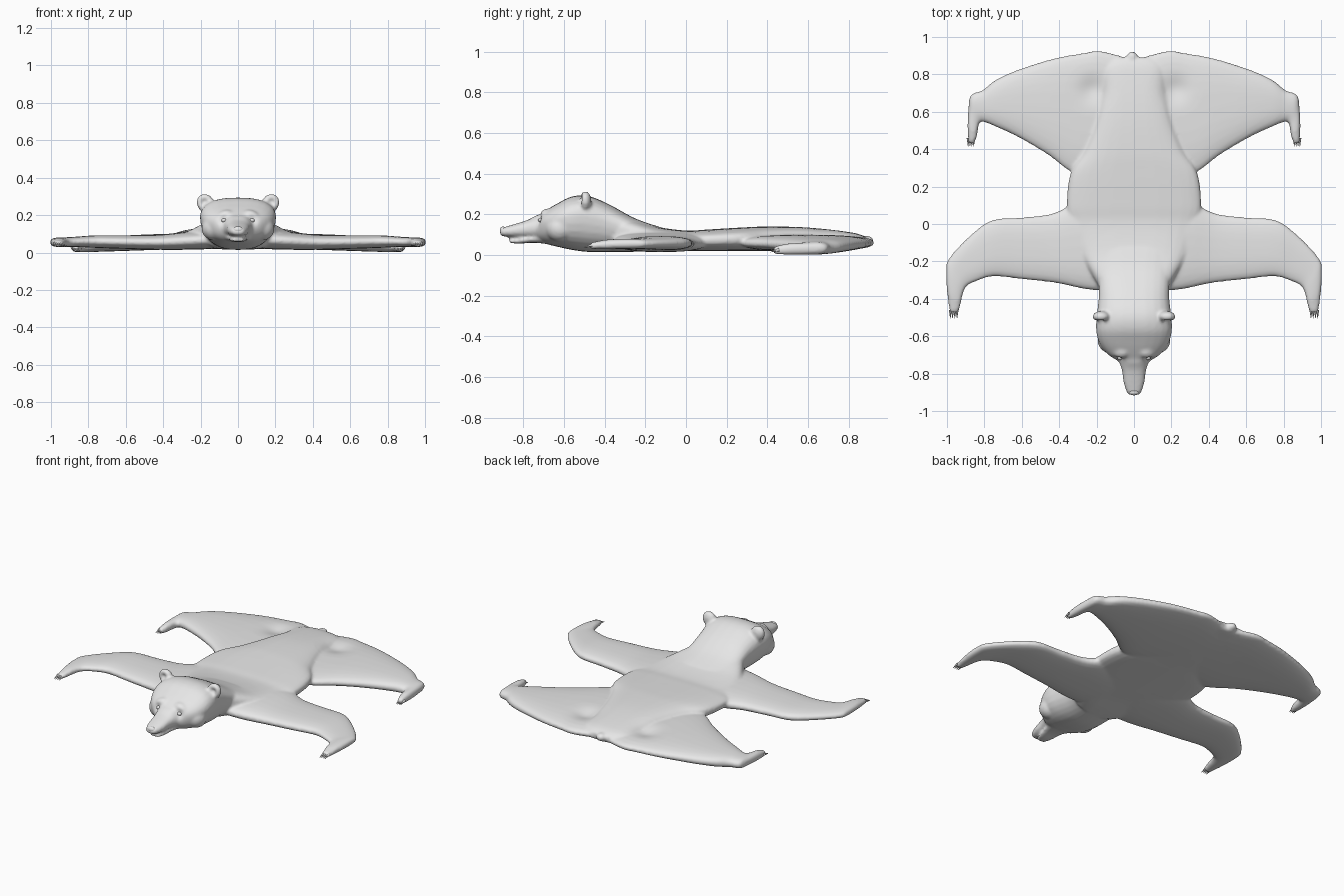
import bpy, bmesh, math
from mathutils import Vector, Matrix

cube = bpy.data.objects.get("Cube")
if cube:
    bpy.data.objects.remove(cube, do_unlink=True)

grey = bpy.data.materials.new("pelt_grey")
grey.use_nodes = True
grey.diffuse_color = (0.8, 0.8, 0.8, 1)
grey.node_tree.nodes["Principled BSDF"].inputs["Base Color"].default_value = (0.8, 0.8, 0.8, 1)

SIDES = (1, -1)


def make_object(name, mesh):
    obj = bpy.data.objects.new(name, mesh)
    bpy.context.collection.objects.link(obj)
    mesh.materials.clear()
    mesh.materials.append(grey)
    return obj


def finish(name, bm):
    bmesh.ops.recalc_face_normals(bm, faces=bm.faces)
    mesh = bpy.data.meshes.new(name)
    bm.to_mesh(mesh)
    bm.free()
    return make_object(name, mesh)


def spline(rows, steps=5):
    """Smooth rows of numbers with a Catmull-Rom curve."""
    rows = [Vector(r) for r in rows]
    out = []
    for i in range(len(rows) - 1):
        a, b, c, d = (rows[max(0, min(len(rows) - 1, i + k))] for k in (-1, 0, 1, 2))
        for s in range(steps):
            t = s / steps
            out.append(b + (c - a) * (t / 2) + (a * 2 - b * 5 + c * 4 - d) * (t * t / 2)
                       + (b * 3 - a - c * 3 + d) * (t ** 3 / 2))
    return out + [rows[-1]]


def loft(bm, rows, side=1, power=0.8, egg=0.0, count=28):
    """Rows: front edge x, y, back edge x, y, bottom z, top z."""
    rings = []
    for ax, ay, bx, by, low, high in spline(rows):
        ring = []
        for k in range(count):
            t = math.tau * k / count
            c = math.copysign(abs(math.cos(t)) ** power, math.cos(t))
            s = math.copysign(abs(math.sin(t)) ** power, math.sin(t))
            f = 0.5 - 0.5 * c * (1 + egg * s)
            z = (low + high) / 2 + (high - low) / 2 * s
            ring.append(bm.verts.new((side * (ax + (bx - ax) * f), ay + (by - ay) * f, z)))
        rings.append(ring)
    for r, q in zip(rings, rings[1:]):
        for k in range(count):
            n = (k + 1) % count
            bm.faces.new((r[k], r[n], q[n], q[k]))
    bm.faces.new(rings[0])
    bm.faces.new(rings[-1])


def along_y(rows):
    """Rows: y, half width, bottom z, top z."""
    return [(-w, y, w, y, low, high) for y, w, low, high in rows]


def ball(bm, centre, size, turn=0):
    m = Matrix.Translation(centre) @ Matrix.Rotation(turn, 4, 'Y') @ Matrix.Diagonal((*size, 1))
    bmesh.ops.create_uvsphere(bm, u_segments=24, v_segments=14, radius=1, matrix=m)


bm = bmesh.new()

# Torso
loft(bm, along_y([
    (0.89, 0.10, 0.04, 0.085), (0.82, 0.16, 0.03, 0.11), (0.6, 0.19, 0.02, 0.135),
    (0.4, 0.26, 0.02, 0.14), (0.27, 0.34, 0.02, 0.135), (0.1, 0.36, 0.02, 0.125),
    (0, 0.34, 0.02, 0.12), (-0.15, 0.29, 0.02, 0.14), (-0.28, 0.22, 0.015, 0.18),
    (-0.36, 0.17, 0.015, 0.2)]), power=0.7)

# Neck and skull
loft(bm, along_y([
    (-0.12, 0.21, 0.03, 0.135), (-0.25, 0.19, 0.02, 0.18), (-0.38, 0.185, 0.015, 0.25),
    (-0.48, 0.195, 0.015, 0.29), (-0.56, 0.2, 0.025, 0.288), (-0.63, 0.185, 0.04, 0.255),
    (-0.69, 0.145, 0.055, 0.22), (-0.735, 0.085, 0.075, 0.19)]), power=0.8, egg=0.12)

# Muzzle and lower jaw
loft(bm, along_y([
    (-0.62, 0.1, 0.08, 0.21), (-0.72, 0.085, 0.08, 0.2), (-0.78, 0.065, 0.085, 0.172),
    (-0.85, 0.055, 0.088, 0.15), (-0.9, 0.038, 0.092, 0.135), (-0.915, 0.022, 0.1, 0.125)]))
loft(bm, along_y([
    (-0.62, 0.09, 0.045, 0.11), (-0.74, 0.062, 0.06, 0.1), (-0.82, 0.045, 0.056, 0.082),
    (-0.87, 0.028, 0.06, 0.076)]))

# Tail
ball(bm, (-0.01, 0.89, 0.07), (0.032, 0.032, 0.025))

front_leg = [
    (0.1, -0.36, 0.1, 0.1, 0.02, 0.12), (0.25, -0.35, 0.3, 0.11, 0.015, 0.11),
    (0.42, -0.315, 0.44, 0.055, 0.015, 0.095), (0.6, -0.295, 0.6, 0.035, 0.02, 0.092),
    (0.75, -0.28, 0.76, 0.02, 0.025, 0.092), (0.84, -0.305, 0.88, -0.065, 0.03, 0.085),
    (0.89, -0.33, 0.99, -0.185, 0.03, 0.08), (0.912, -0.365, 1.005, -0.25, 0.03, 0.08),
    (0.925, -0.42, 1, -0.36, 0.03, 0.075), (0.94, -0.475, 0.985, -0.47, 0.03, 0.06)]
hind_leg = [
    (-0.02, 0.3, -0.02, 0.87, 0.02, 0.1), (0.2, 0.26, 0.17, 0.925, 0.02, 0.1),
    (0.33, 0.275, 0.27, 0.915, 0.018, 0.1), (0.46, 0.37, 0.43, 0.885, 0.014, 0.098),
    (0.62, 0.465, 0.62, 0.825, 0.008, 0.09), (0.75, 0.525, 0.74, 0.77, 0.004, 0.08),
    (0.8, 0.545, 0.81, 0.715, 0.002, 0.07), (0.822, 0.545, 0.872, 0.69, 0.002, 0.065),
    (0.832, 0.52, 0.885, 0.62, 0.002, 0.06), (0.84, 0.47, 0.89, 0.52, 0.002, 0.055),
    (0.855, 0.43, 0.885, 0.435, 0.005, 0.04)]

for side in SIDES:
    loft(bm, front_leg, side)
    loft(bm, hind_leg, side)
    # Ears, brows and cheeks
    ball(bm, (side * 0.175, -0.495, 0.265), (0.046, 0.03, 0.05), side * 0.5)
    ball(bm, (side * 0.07, -0.675, 0.195), (0.05, 0.045, 0.032), side * 0.3)
    ball(bm, (side * 0.13, -0.62, 0.13), (0.065, 0.07, 0.065))

# Fuse the parts into one soft skin
source = finish("pelt_source", bm)
remesh = source.modifiers.new("fuse", 'REMESH')
remesh.mode = 'VOXEL'
remesh.voxel_size = 0.009
soften = source.modifiers.new("soften", 'SMOOTH')
soften.factor = 0.5
soften.iterations = 5
graph = bpy.context.evaluated_depsgraph_get()
mesh = bpy.data.meshes.new_from_object(source.evaluated_get(graph))
bpy.data.objects.remove(source, do_unlink=True)
mesh.name = "pelt"
pelt = make_object("pelt", mesh)

# Press in the eye sockets, ear cups and thigh hollows: centre, radius, push
dents = [((0.075, -0.735, 0.172), 0.028, (0, 0.02, 0)),
         ((0.18, -0.53, 0.27), 0.022, (0, 0.02, 0)),
         ((0.22, 0.72, 0.1), 0.07, (0, 0, -0.02))]
for v in mesh.vertices:
    for centre, radius, push in dents:
        d = (Vector((abs(v.co.x), v.co.y, v.co.z)) - Vector(centre)).length / radius
        if d < 2 and v.co.z > 0.05:
            v.co += Vector(push) * math.exp(-d * d)

# Eyes and nose
bm = bmesh.new()
for side in SIDES:
    ball(bm, (side * 0.075, -0.715, 0.172), (0.014, 0.012, 0.011))
eyes = finish("eyes", bm)
bm = bmesh.new()
ball(bm, (0, -0.9, 0.122), (0.028, 0.016, 0.018))
nose = finish("nose", bm)


def claws(name, x, y, z, spread, count=4):
    """A row of small hooked cones pointing forward on both paws."""
    bm = bmesh.new()
    for side in SIDES:
        for k in range(count):
            offset = (k / (count - 1) - 0.5) * spread
            m = (Matrix.Translation((side * (x + offset), y, z))
                 @ Matrix.Rotation(math.radians(105), 4, 'X'))
            bmesh.ops.create_cone(bm, cap_ends=True, segments=8, radius1=0.008,
                                  radius2=0.001, depth=0.045, matrix=m)
    return finish(name, bm)


front_claws = claws("front_claws", 0.964, -0.482, 0.043, 0.036)
hind_claws = claws("hind_claws", 0.872, 0.437, 0.02, 0.03)

# Smooth shading with sharp edges kept
bpy.ops.object.select_all(action='DESELECT')
for obj in (pelt, eyes, nose, front_claws, hind_claws):
    obj.select_set(True)
    bpy.context.view_layer.objects.active = obj
bpy.ops.object.shade_smooth_by_angle(angle=math.radians(50))
